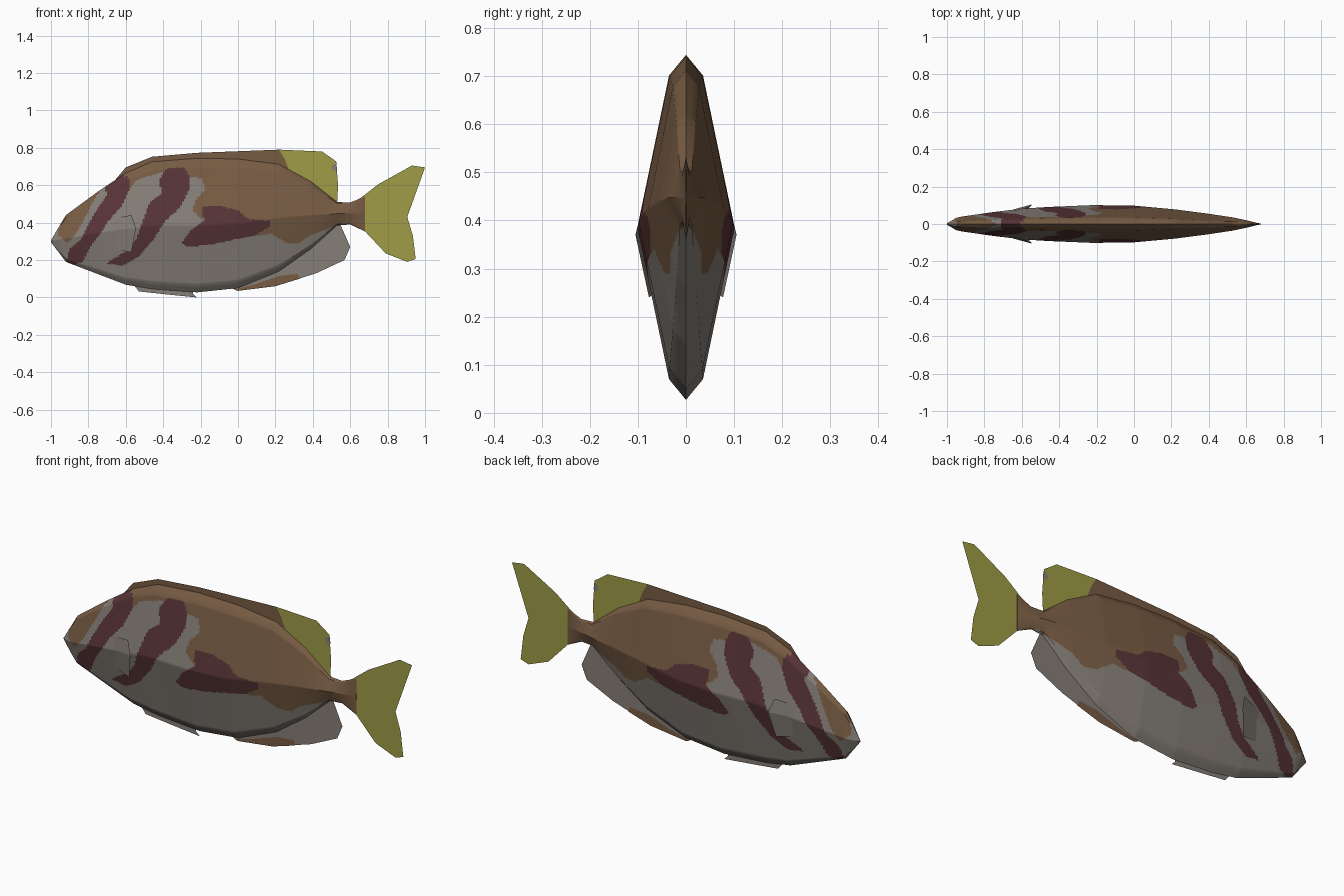
import bpy, bmesh, math

if "Cube" in bpy.data.objects:
    bpy.data.objects.remove(bpy.data.objects["Cube"])

# ---- flat colours ----
def material(name, rgb):
    m = bpy.data.materials.new(name)
    m.diffuse_color = (*rgb, 1)
    m.use_nodes = True
    m.node_tree.nodes["Principled BSDF"].inputs["Base Color"].default_value = m.diffuse_color
    return m

GREY = material("belly_grey", (0.235, 0.21, 0.185))
BROWN = material("back_brown", (0.185, 0.106, 0.057))
MAROON = material("stripe_maroon", (0.098, 0.034, 0.037))
OLIVE = material("fin_olive", (0.35, 0.335, 0.063))


def finish(bm, name, mats):
    mesh = bpy.data.meshes.new(name)
    bm.to_mesh(mesh)
    bm.free()
    for m in mats:
        mesh.materials.append(m)
    ob = bpy.data.objects.new(name, mesh)
    bpy.context.collection.objects.link(ob)
    return ob


def sample(table, x, col):
    """Linear interpolation in a table whose first column is the key."""
    for a, b in zip(table, table[1:]):
        if x <= b[0] + 1e-9:
            return a[col] + (b[col] - a[col]) * (x - a[0]) / (b[0] - a[0])
    return table[-1][col]


def inside(x, z, poly):
    hit = False
    for (x1, z1), (x2, z2) in zip(poly, poly[1:] + poly[:1]):
        if (z1 > z) != (z2 > z) and x < x1 + (z - z1) * (x2 - x1) / (z2 - z1):
            hit = not hit
    return hit


# ---- body: x, bottom, top, half width ----
STATIONS = [
    (-1.00, .295, .305, .004), (-.95, .23, .39, .033), (-.92, .19, .44, .04),
    (-.75, .125, .565, .064), (-.60, .068, .665, .082), (-.46, .045, .725, .091),
    (-.22, .027, .744, .101), (.00, .05, .74, .098), (.22, .14, .712, .078),
    (.39, .26, .62, .056), (.53, .385, .51, .035), (.60, .39, .507, .02),
    (.68, .352, .54, .001)]
# cross-section: height fraction, width fraction
SECTION = [(0, 0), (.06, .35), (.5, 1), (.94, .35), (1, 0)]

# painted areas in side view (x, z)
BACK = [(-.95, .41), (-.96, .33), (-.91, .29), (-.86, .35), (-.81, .44), (-.76, .54),
        (-.70, .62), (-.63, .65), (-.58, .58), (-.54, .63), (-.40, .67), (-.25, .64),
        (-.19, .64), (-.18, .57), (-.23, .52), (-.24, .46), (-.18, .41), (.11, .33),
        (.18, .34), (.26, .29), (.33, .29), (.38, .33), (.57, .40), (.70, .31),
        (.72, .9), (-.9, .9)]
HEAD_STRIPE = [(-.69, .63), (-.63, .65), (-.58, .64), (-.58, .58), (-.62, .49), (-.70, .40),
               (-.73, .35), (-.79, .27), (-.83, .19), (-.89, .166), (-.92, .19), (-.90, .26),
               (-.84, .31), (-.80, .39), (-.76, .46), (-.70, .55), (-.71, .59)]
GILL_STRIPE = [(-.38, .69), (-.29, .70), (-.26, .65), (-.26, .58), (-.31, .48), (-.39, .41),
               (-.45, .31), (-.53, .22), (-.62, .17), (-.70, .18), (-.68, .20), (-.59, .25),
               (-.54, .32), (-.49, .46), (-.47, .51), (-.41, .55), (-.42, .63)]
SIDE_PATCH = [(-.19, .49), (-.09, .49), (.01, .46), (.05, .42), (.17, .41), (.17, .38),
              (.09, .33), (-.02, .31), (-.15, .28), (-.27, .27), (-.30, .29), (-.26, .35),
              (-.18, .41), (-.19, .45)]


def paint(x, z):
    if any(inside(x, z, p) for p in (HEAD_STRIPE, GILL_STRIPE, SIDE_PATCH)):
        return 2
    return 1 if inside(x, z, BACK) else 0


def build_body():
    bm = bmesh.new()
    ts = [0, .03] + [.06 + .01 * i for i in range(89)] + [.97, 1]
    loop = [(t, -1) for t in ts] + [(t, 1) for t in reversed(ts[1:-1])]
    rings = []
    for i in range(169):
        x = -1 + i * .01
        zb, zt, w = (sample(STATIONS, x, c) for c in (1, 2, 3))
        rings.append([bm.verts.new((x, s * w * sample(SECTION, t, 1), zb + (zt - zb) * t))
                      for t, s in loop])
    n = len(loop)
    for a, b in zip(rings, rings[1:]):
        for j in range(n):
            k = (j + 1) % n
            bm.faces.new((a[j], b[j], b[k], a[k]))
    bm.faces.new(rings[0])
    bm.faces.new(rings[-1][::-1])
    bmesh.ops.recalc_face_normals(bm, faces=bm.faces)
    for f in bm.faces:
        c = f.calc_center_median()
        f.material_index = paint(c.x, c.z)
    ob = finish(bm, "body", [GREY, BROWN, MAROON])
    bpy.context.view_layer.objects.active = ob
    ob.select_set(True)
    bpy.ops.object.shade_smooth_by_angle(angle=math.radians(30))
    ob.select_set(False)


# ---- thin fins in the middle plane, or colour plates just off it ----
def fin(name, outline, mat, offsets=(0,)):
    bm = bmesh.new()
    for y in offsets:
        f = bm.faces.new([bm.verts.new((x, y, z)) for x, z in outline])
        f.normal_update()
        if f.normal.y * (y if y else -1) < 0:
            f.normal_flip()
    bmesh.ops.triangulate(bm, faces=bm.faces[:])
    finish(bm, name, [mat])


build_body()

fin("dorsal_fin_front", [(-.68, .60), (-.60, .695), (-.46, .752), (-.22, .773), (.22, .79),
                         (.25, .74), (.28, .66), (.20, .68), (-.20, .70), (-.46, .68)], BROWN)
fin("dorsal_fin_rear", [(.22, .79), (.45, .78), (.525, .727), (.535, .60), (.53, .50),
                        (.39, .60), (.28, .66), (.25, .74)], OLIVE)
fin("dorsal_fin_spot", [(.525, .72), (.53, .68), (.51, .675), (.50, .70)], GREY, (-.002, .002))
fin("tail_fin", [(.60, .50), (.66, .535), (.75, .605), (.93, .705), (1, .695), (.905, .43),
                 (.935, .33), (.95, .205), (.905, .19), (.79, .235), (.68, .352), (.60, .40)], OLIVE)
fin("anal_fin", [(-.05, .055), (0, .035), (.20, .06), (.42, .13), (.57, .20), (.60, .27),
                 (.545, .395), (.50, .39), (.36, .26), (.20, .15), (0, .07)], GREY)
fin("anal_fin_patch", [(-.02, .042), (0, .035), (.20, .06), (.33, .10), (.32, .125),
                       (.22, .115), (.09, .07)], BROWN, (-.002, .002))
fin("pelvic_fin", [(-.56, .07), (-.53, .032), (-.40, .018), (-.22, 0), (-.24, .02),
                   (-.24, .05)], GREY)

# ---- pectoral fins: small flaps standing off each side ----
for side, s in (("left", 1), ("right", -1)):
    bm = bmesh.new()
    pts = [(-.68, .058, .42), (-.57, .088, .44), (-.545, .105, .37),
           (-.57, .077, .24), (-.68, .05, .26), (-.68, .068, .36)]
    v = [bm.verts.new((x, s * y, z)) for x, y, z in pts]
    for q in ((0, 1, 2, 5), (5, 2, 3, 4)):
        f = bm.faces.new([v[i] for i in q])
        f.normal_update()
        if f.normal.y * s < 0:
            f.normal_flip()
    finish(bm, side + "_pectoral_fin", [GREY])
